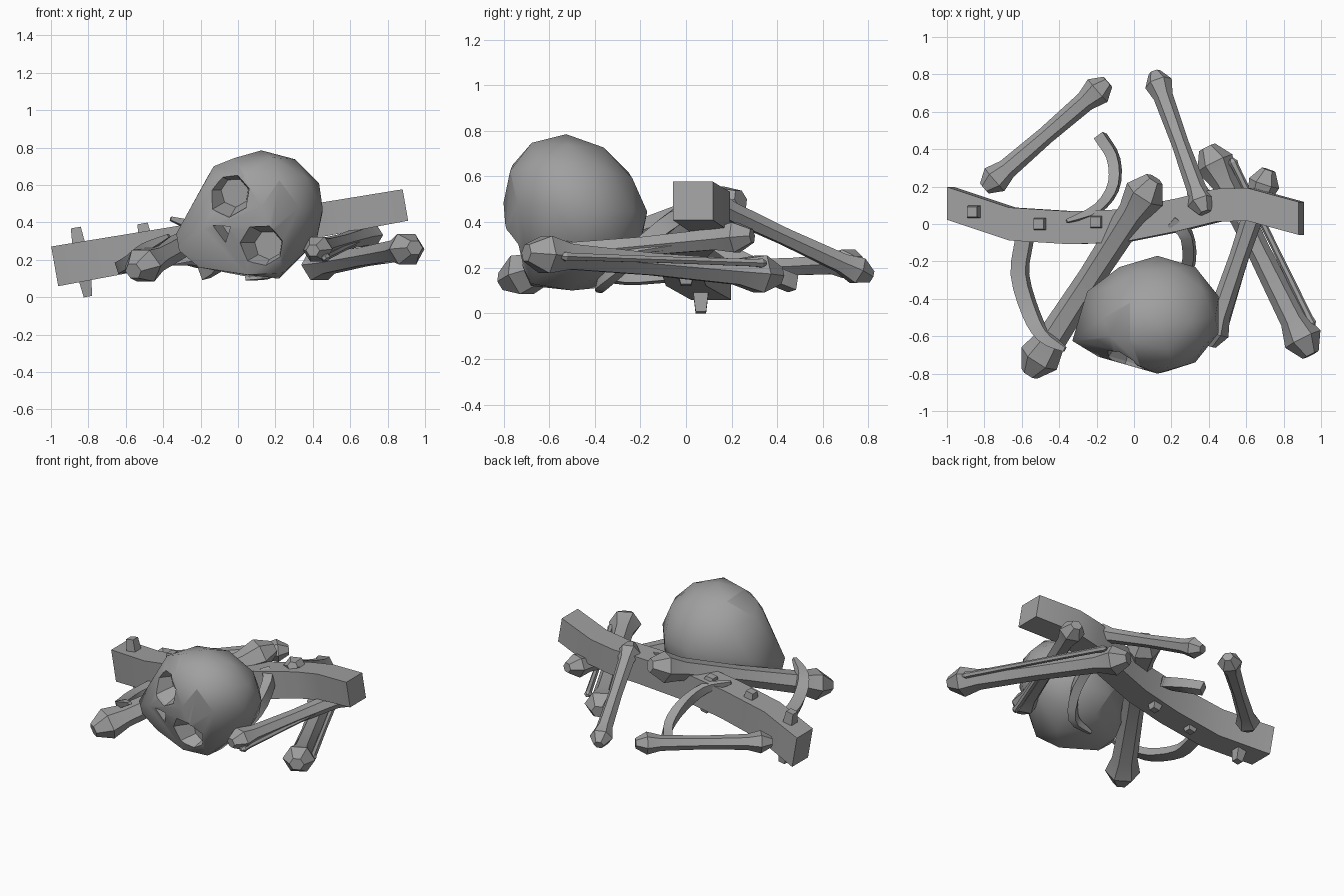
import bpy, bmesh, math
from mathutils import Vector as V
from mathutils.bvhtree import BVHTree

if "Cube" in bpy.data.objects:
    bpy.data.objects.remove(bpy.data.objects["Cube"])

grey = bpy.data.materials.new("dark_grey")
grey.diffuse_color = (.35, .35, .35, 1)
grey.use_nodes = True
grey.node_tree.nodes["Principled BSDF"].inputs["Base Color"].default_value = grey.diffuse_color


def finish(bm, name, angle=30):
    bmesh.ops.recalc_face_normals(bm, faces=bm.faces)
    me = bpy.data.meshes.new(name)
    bm.to_mesh(me)
    bm.free()
    me.materials.append(grey)
    ob = bpy.data.objects.new(name, me)
    bpy.context.collection.objects.link(ob)
    if angle:
        bpy.ops.object.select_all(action='DESELECT')
        ob.select_set(True)
        bpy.context.view_layer.objects.active = ob
        bpy.ops.object.shade_smooth_by_angle(angle=math.radians(angle))
    return ob


def loft(name, rings, angle=30):
    """Skin a list of equal-sized point rings and cap both ends."""
    bm = bmesh.new()
    vs = [[bm.verts.new(p) for p in r] for r in rings]
    n = len(vs[0])
    for a, b in zip(vs, vs[1:]):
        for i in range(n):
            bm.faces.new((a[i], a[(i + 1) % n], b[(i + 1) % n], b[i]))
    bm.faces.new(vs[0])
    bm.faces.new(vs[-1])
    return finish(bm, name, angle)


def bone(name, a, b, shaft, knob, sides=6):
    """Long bone: slim shaft flaring to a faceted knob at both ends (a, b are outer tips)."""
    a, b = V(a), V(b)
    d = (b - a).normalized()
    u = d.cross(V((0, 0, 1))).normalized()
    w = u.cross(d)
    length = (b - a).length
    half = [(0, knob * .45), (knob * .9, knob), (knob * 2, shaft * 1.15)]
    prof = half + [(length / 2, shaft)] + [(length - t, r) for t, r in reversed(half)]
    rings = []
    for t, r in prof:
        rings.append([a + d * t + (u * math.cos(k) + w * .9 * math.sin(k)) * r
                      for k in (2 * math.pi * i / sides for i in range(sides))])
    return loft(name, rings)


def catmull(pts, steps=3):
    pts = [V(p) for p in pts]
    e = [pts[0] * 2 - pts[1]] + pts + [pts[-1] * 2 - pts[-2]]
    out = []
    for i in range(1, len(e) - 2):
        p0, p1, p2, p3 = e[i - 1:i + 3]
        for s in range(steps):
            t = s / steps
            out.append(.5 * (2 * p1 + (p2 - p0) * t + (2 * p0 - 5 * p1 + 4 * p2 - p3) * t ** 2
                             + (3 * p1 - p0 - 3 * p2 + p3) * t ** 3))
    return out + [pts[-1]]


def rib(name, pts, wide=.03, tall=.04):
    """Curved four-sided strip, thinner towards its last point."""
    path = catmull(pts)
    rings = []
    for i, p in enumerate(path):
        d = (path[min(i + 1, len(path) - 1)] - path[max(i - 1, 0)]).normalized()
        u = d.cross(V((0, 0, 1))).normalized()
        w = u.cross(d)
        f = 1 - .7 * (i / (len(path) - 1)) ** 4
        rings.append([p + (u * wide * x + w * tall * z) * f
                      for x, z in ((-1, -.7), (.6, -1), (1, .7), (-.6, 1))])
    return loft(name, rings)


# Crooked wooden beam, tilted up to the right
slope = math.radians(10)
axis, up = V((math.cos(slope), 0, math.sin(slope))), V((-math.sin(slope), 0, math.cos(slope)))
rings = []
for x, y in ((-.98, .11), (-.65, 0), (-.33, -.02), (-.05, -.01), (.25, .05), (.45, .1), (.62, .105), (.895, .03)):
    c = V((x, y, .165 + (x + .98) * .175))
    h = .108 - .012 * (x + 1)
    rings.append([c + V((0, sy * .088, 0)) + up * (sz * h) for sy, sz in ((-1, -1), (1, -1), (1, 1), (-1, 1))])
loft("wooden_beam", rings)

# Square pegs driven through the beam
for x, y, low, high in ((-.835, .065, -.19, .185), (-.485, 0, -.13, .145), (-.185, .01, -.14, .12)):
    c = V((x, y, .165 + (x + .98) * .175))
    rings = []
    for t, r in ((low, .023), (-.08, .036), (.08, .036), (high, .027)):
        rings.append([c + up * t + V((0, sy * r, 0)) + axis * (sx * r)
                      for sx, sy in ((-1, -1), (1, -1), (1, 1), (-1, 1))])
    loft("beam_peg", rings, 0)

# Long bones
bone("back_left_bone", (-.80, .19, .19), (-.14, .76, .22), .048, .08)
bone("back_right_bone", (.38, .06, .51), (.11, .81, .16), .046, .075)
bone("front_left_thigh_bone", (-.56, -.80, .14), (.11, .24, .5), .071, .112)
bone("right_shin_bone", (.945, -.70, .265), (.39, .41, .165), .062, .105)
bone("right_arm_bone", (.72, .29, .34), (.40, -.65, .25), .052, .085)
# Slim companion bones beside the right pair
bone("slim_shin_bone", (.96, -.55, .25), (.52, .35, .22), .018, .025)
bone("slim_arm_bone", (.68, .10, .32), (.46, -.63, .21), .018, .028)

# Loose ribs
rib("left_rib", [(-.585, -.08, .17), (-.61, -.27, .16), (-.55, -.48, .2), (-.48, -.6, .27), (-.37, -.67, .33)], .05, .035)
rib("back_rib", [(-.18, .47, .13), (-.11, .35, .18), (-.11, .2, .26), (-.2, .08, .36), (-.36, .015, .42)], .036, .04)
rib("middle_rib", [(.2, .02, .44), (.28, -.06, .41), (.29, -.22, .27), (.2, -.36, .14), (.04, -.38, .1)], .038, .04)

# Skull: rounded cranium hulled together with the face and jaw, lying on its side
bm = bmesh.new()
bmesh.ops.create_icosphere(bm, subdivisions=2, radius=1)
for v in bm.verts:
    v.co = V((.125 + v.co.x * .345, -.485 + v.co.y * .315 - v.co.z * .04, .465 + v.co.z * .32 - v.co.y * .02))
for p in ((-.33, -.625, .34), (-.315, -.61, .25), (-.25, -.36, .39), (-.21, -.6, .16), (-.13, -.6, .70),
          (-.19, -.62, .58), (-.19, -.71, .37), (-.2, -.42, .17), (.05, -.68, .12), (.22, -.5, .1),
          (.24, -.68, .13), (.05, -.4, .11), (.17, -.79, .36), (.0, -.755, .47)):
    bm.verts.new(p)
res = bmesh.ops.convex_hull(bm, input=bm.verts)
inner = {g for g in res["geom_interior"] + res["geom_unused"] if isinstance(g, bmesh.types.BMVert)}
bmesh.ops.delete(bm, geom=list(inner), context='VERTS')
bmesh.ops.recalc_face_normals(bm, faces=bm.faces)
tree = BVHTree.FromBMesh(bm)
skull = finish(bm, "skull", 45)

# Eye sockets and nose opening
look = V((.3, .95, .08)).normalized()
side = V((.5, -.1, -.84))
side = (side - look * side.dot(look)).normalized()
low = look.cross(side)
for x, z, r, n, stretch in ((-.05, .55, .12, 7, 1), (.13, .27, .12, 7, 1), (-.08, .35, .065, 3, .8)):
    hit = tree.ray_cast(V((x, -2, z)), V((0, 1, 0)))[0]
    rings = []
    for t, f in ((-.12, 1.1), (0, 1), (.11, .65)):
        rings.append([hit + look * t + (side * math.cos(k) + low * stretch * math.sin(k)) * r * f
                      for k in (2 * math.pi * i / n + .5 for i in range(n))])
    cutter = loft("socket_cutter", rings, 0)
    cutter.hide_render = True
    cutter.hide_set(True)
    m = skull.modifiers.new("socket", 'BOOLEAN')
    m.operation = 'DIFFERENCE'
    m.solver = 'EXACT'
    m.object = cutter
